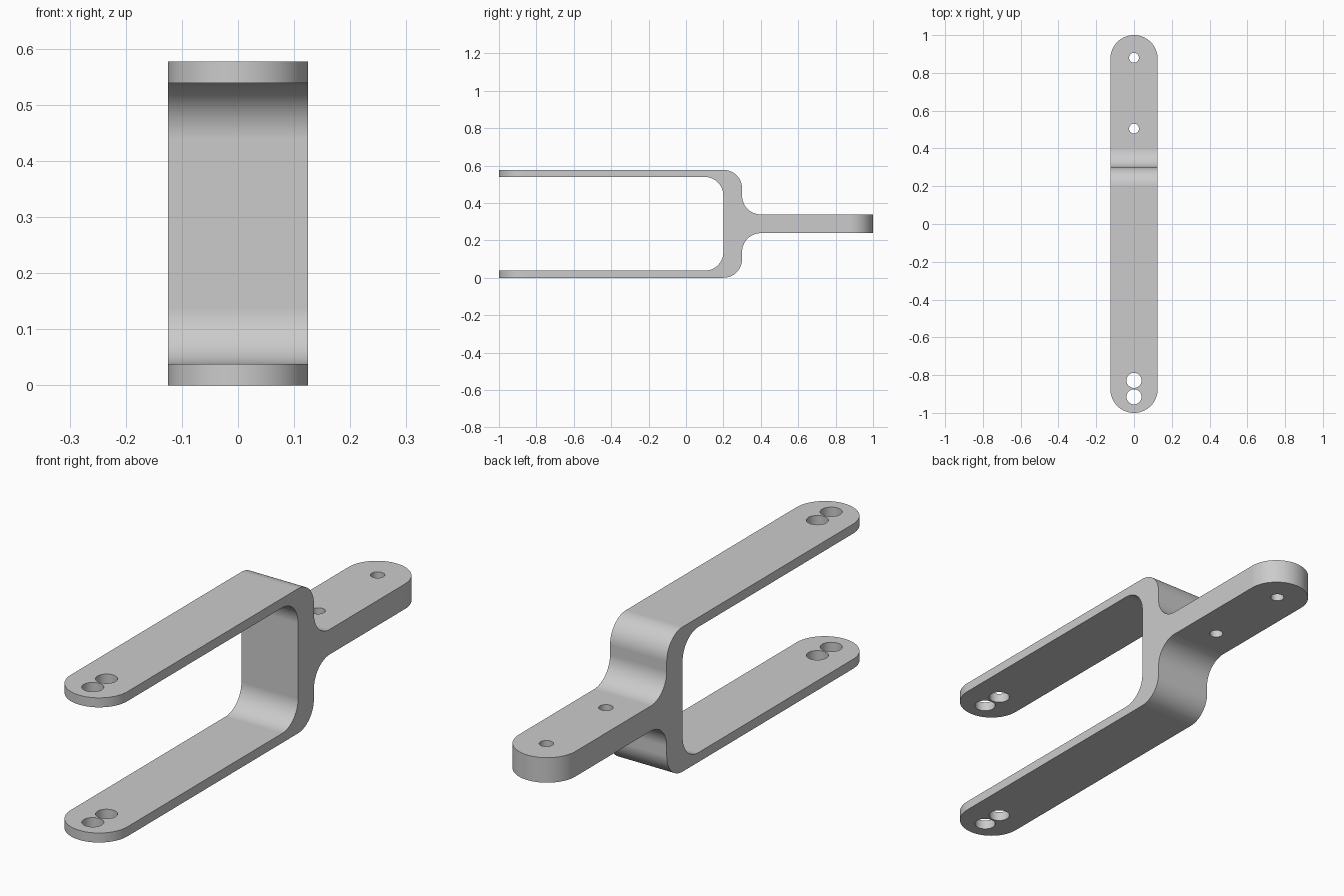
import bpy
import bmesh
from math import pi, cos, sin, radians
from mathutils import Vector

cube = bpy.data.objects.get("Cube")
if cube:
    bpy.data.objects.remove(cube, do_unlink=True)

HEIGHT, HALF_WIDTH, ARM, R = 0.577, 0.125, 0.038, 0.1
MID = HEIGHT / 2


def rounded(points, steps=16):
    """Round each (a, b, radius) corner of a right-angled outline."""
    out = []
    for i, (a, b, r) in enumerate(points):
        p = Vector((a, b))
        if r == 0:
            out.append(p)
            continue
        u = (Vector(points[i - 1][:2]) - p).normalized() * r
        v = (Vector(points[(i + 1) % len(points)][:2]) - p).normalized() * r
        for k in range(steps + 1):
            t = k / steps * pi / 2
            out.append(p + u * (1 - sin(t)) + v * (1 - cos(t)))
    return out


def prism(bm, points, offset):
    """Extrude a closed loop of 3D points by an offset vector."""
    face = bm.faces.new([bm.verts.new(p) for p in points])
    ext = bmesh.ops.extrude_face_region(bm, geom=[face])["geom"]
    moved = [g for g in ext if isinstance(g, bmesh.types.BMVert)]
    bmesh.ops.translate(bm, verts=moved, vec=offset)


def make_object(name, bm):
    bmesh.ops.recalc_face_normals(bm, faces=bm.faces)
    mesh = bpy.data.meshes.new(name)
    bm.to_mesh(mesh)
    bm.free()
    obj = bpy.data.objects.new(name, mesh)
    bpy.context.collection.objects.link(obj)
    return obj


# Fork side profile: upper half, then mirrored to the lower half
upper = [(1.1, MID + 0.05, 0), (0.3, MID + 0.05, R), (0.3, HEIGHT, R),
         (-1.1, HEIGHT, 0), (-1.1, HEIGHT - ARM, 0), (0.2, HEIGHT - ARM, R)]
lower = [(y, HEIGHT - z, r) for y, z, r in reversed(upper)]
bm = bmesh.new()
prism(bm, [(-HALF_WIDTH, p.x, p.y) for p in rounded(upper + lower)],
      (2 * HALF_WIDTH, 0, 0))
fork = make_object("fork_bracket", bm)

# Round-ended plan outline that trims the arm and tang tips
plan = []
for end in (1, -1):
    for k in range(33):
        t = pi * k / 32
        plan.append((end * HALF_WIDTH * cos(t) * 1.0001,
                     end * (1 - HALF_WIDTH + HALF_WIDTH * sin(t)), -0.1))
bm = bmesh.new()
prism(bm, plan, (0, 0, 0.8))
outline = make_object("plan_outline_cutter", bm)

# Bolt holes through the arms and the tang
bm = bmesh.new()
for y, r in ((-0.915, 0.04), (-0.828, 0.04), (0.505, 0.026), (0.88, 0.026)):
    ring = [(r * cos(k * pi / 20), y + r * sin(k * pi / 20), -0.1)
            for k in range(40)]
    prism(bm, ring, (0, 0, 0.8))
holes = make_object("bolt_hole_cutter", bm)

for cutter, operation in ((outline, 'INTERSECT'), (holes, 'DIFFERENCE')):
    cutter.hide_render = True
    mod = fork.modifiers.new(cutter.name, 'BOOLEAN')
    mod.operation = operation
    mod.solver = 'EXACT'
    mod.object = cutter

# Apply the cuts and discard the cutters
bpy.ops.object.select_all(action='DESELECT')
fork.select_set(True)
bpy.context.view_layer.objects.active = fork
for mod in list(fork.modifiers):
    bpy.ops.object.modifier_apply(modifier=mod.name)
for cutter in (outline, holes):
    bpy.data.objects.remove(cutter, do_unlink=True)

# Plain grey finish
grey = bpy.data.materials.new("plain_grey")
grey.use_nodes = True
color = (0.6, 0.6, 0.6, 1)
grey.diffuse_color = color
bsdf = next(n for n in grey.node_tree.nodes if n.type == 'BSDF_PRINCIPLED')
bsdf.inputs["Base Color"].default_value = color
fork.data.materials.clear()
fork.data.materials.append(grey)

# Smooth curves with crisp rims
bpy.ops.object.shade_smooth_by_angle(angle=radians(30))
weighted = fork.modifiers.new("weighted_normals", 'WEIGHTED_NORMAL')
weighted.keep_sharp = True
